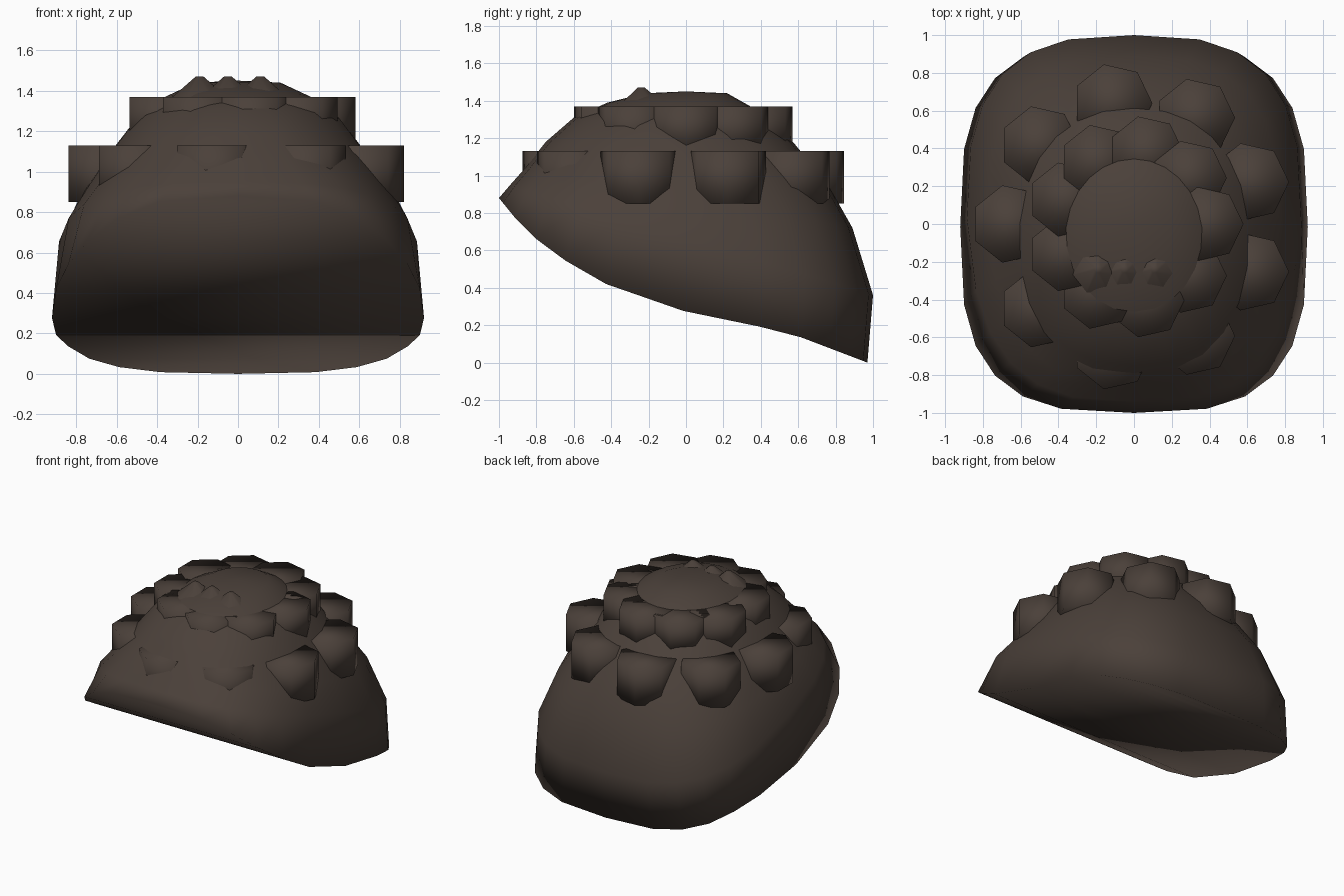
import bpy, bmesh, math
from mathutils import Matrix

cube = bpy.data.objects.get("Cube")
if cube:
    bpy.data.objects.remove(cube, do_unlink=True)

brown = bpy.data.materials.new("dark_brown_hair")
brown.use_nodes = True
color = (0.07, 0.052, 0.042, 1)
brown.diffuse_color = color
bsdf = brown.node_tree.nodes["Principled BSDF"]
bsdf.inputs["Base Color"].default_value = color
bsdf.inputs["Roughness"].default_value = 0.9


def finish(bm, name, angle):
    bmesh.ops.recalc_face_normals(bm, faces=bm.faces)
    mesh = bpy.data.meshes.new(name)
    bm.to_mesh(mesh)
    bm.free()
    mesh.materials.append(brown)
    obj = bpy.data.objects.new(name, mesh)
    bpy.context.collection.objects.link(obj)
    bpy.ops.object.select_all(action="DESELECT")
    obj.select_set(True)
    bpy.context.view_layer.objects.active = obj
    bpy.ops.object.shade_smooth_by_angle(angle=math.radians(angle))


def squircle(angle, power):
    c, s = math.cos(angle), math.sin(angle)
    f = lambda v: math.copysign(abs(v) ** (2 / power), v)
    return f(c), f(s)


# Underside profile: (y, z) from forehead to nape
hairline = [(-1.0, 0.88), (-0.87, 0.72), (-0.73, 0.6), (-0.48, 0.44),
            (-0.08, 0.29), (0.55, 0.16), (0.97, 0.0)]


def hairline_z(y):
    for (y0, z0), (y1, z1) in zip(hairline, hairline[1:]):
        if y <= y1:
            return z0 + (z1 - z0) * (y - y0) / (y1 - y0)
    return hairline[-1][1]


# Hair cap: rings lofted from the hairline up to the crown
# Each ring: front y, front z, back y, back z, half width, squareness, front taper
rings = [
    (-1.00, 0.88, 0.97, 0.00, 0.92, 3.1, 0.0),
    (-0.94, 0.95, 1.00, 0.36, 0.885, 2.9, 0.08),
    (-0.86, 1.04, 0.89, 0.72, 0.78, 2.7, 0.1),
    (-0.75, 1.18, 0.76, 0.95, 0.655, 2.4, 0.08),
    (-0.60, 1.31, 0.58, 1.17, 0.52, 2.2, 0.0),
    (-0.42, 1.39, 0.38, 1.35, 0.36, 2.0, 0.0),
    (-0.22, 1.44, 0.22, 1.44, 0.21, 2.0, 0.0),
]
SIDES = 24
bm = bmesh.new()
loops = []
for n, (yf, zf, yb, zb, width, power, taper) in enumerate(rings):
    loop = []
    for i in range(SIDES):
        u, v = squircle(math.tau * i / SIDES, power)
        t = (v + 1) / 2
        y = yf + (yb - yf) * t
        z = hairline_z(y) if n == 0 else zf + (zb - zf) * t
        x = u * width * (1 - taper * max(0, -v))
        loop.append(bm.verts.new((x, y, z)))
    loops.append(loop)
for low, high in zip(loops, loops[1:]):
    for i in range(SIDES):
        j = (i + 1) % SIDES
        bm.faces.new((low[i], low[j], high[j], high[i]))
crown = bm.verts.new((0, 0, 1.45))
for i in range(SIDES):
    bm.faces.new((loops[-1][i], loops[-1][(i + 1) % SIDES], crown))

# Underside: strips joining the left and right of the hairline
half, quarter = SIDES // 2, SIDES // 4
for i in range(-quarter, quarter):
    ends = [loops[0][k % SIDES] for k in (i, i + 1, half - i - 1, half - i)]
    bm.faces.new(list(dict.fromkeys(ends)))
finish(bm, "hair_cap", 180)


# Curls: seven-sided stubs in circles, the front ones set slightly forward
def curl_row(name, count, radius, size, bottom, top, offset):
    for k in range(count):
        a = math.radians(offset) + math.tau * k / count
        x, y = radius * math.cos(a), radius * math.sin(a)
        if y < -0.05:
            y -= 0.03
        bm = bmesh.new()
        bmesh.ops.create_cone(bm, cap_ends=True, segments=7, radius1=size,
                              radius2=size, depth=top - bottom)
        bmesh.ops.rotate(bm, verts=bm.verts,
                         matrix=Matrix.Rotation(-math.pi / 2, 3, "Z"))
        bmesh.ops.translate(bm, verts=bm.verts, vec=(x, y, (top + bottom) / 2))
        finish(bm, f"{name}_{k + 1}", 100)


curl_row("lower_curl", 9, 0.65, 0.21, 0.85, 1.13, 20)
curl_row("upper_curl", 9, 0.38, 0.2, 1.14, 1.37, 0)

# Low tufts near the front of the crown
for k, x in enumerate((-0.19, -0.05, 0.11)):
    bm = bmesh.new()
    bmesh.ops.create_cone(bm, cap_ends=True, segments=7, radius1=0.16,
                          radius2=0.02, depth=0.12)
    bmesh.ops.translate(bm, verts=bm.verts, vec=(x, -0.24, 1.41))
    finish(bm, f"crown_tuft_{k + 1}", 100)
